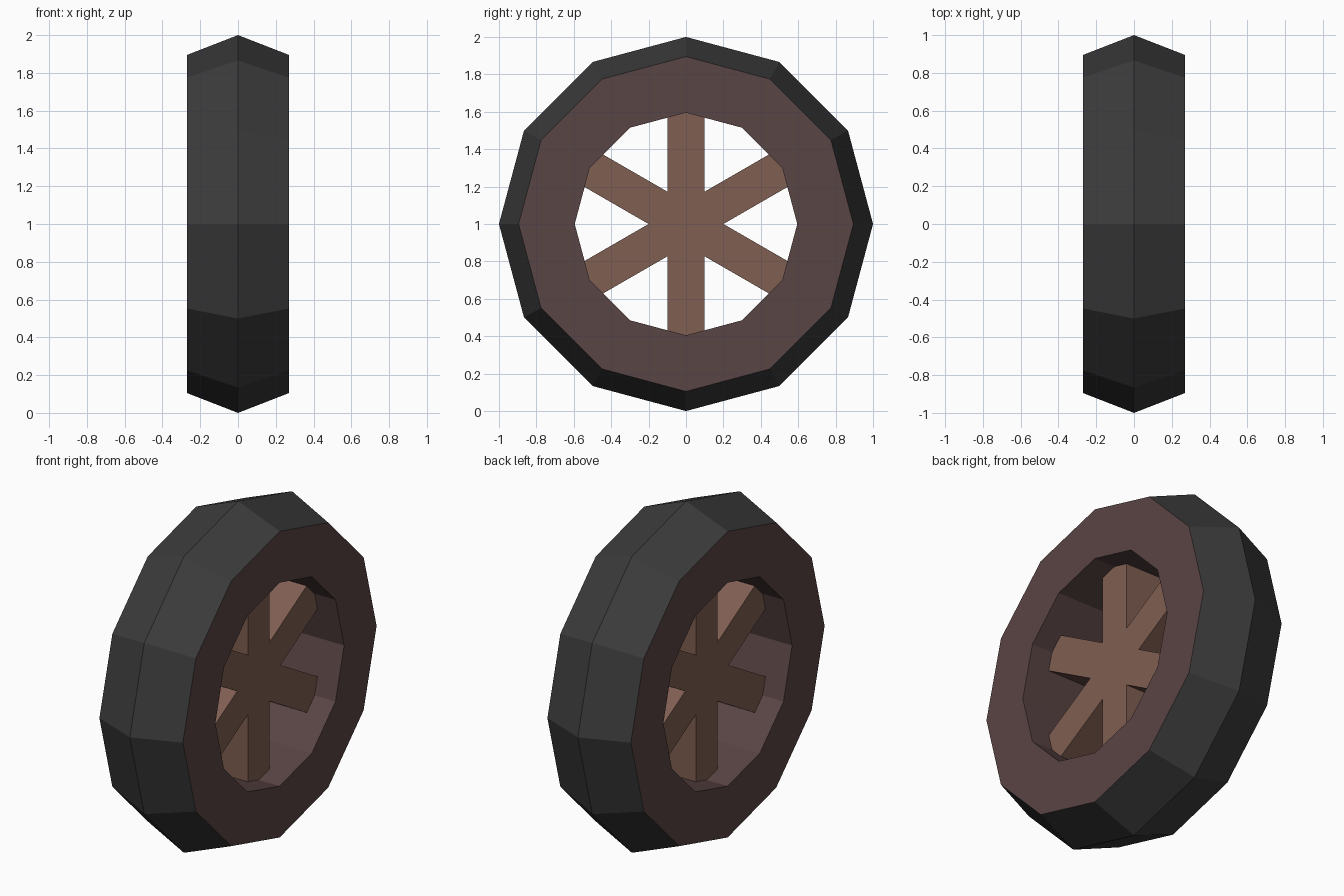
import bpy
import bmesh
from math import sin, cos, pi

SIDES = 12
SPOKES = 6
HALF_WIDTH = 0.27
SHOULDER_RADIUS = 0.895
HOLE_RADIUS = 0.595
SPOKE_HALF_WIDTH = 0.1
SPOKE_HALF_DEPTH = 0.135

cube = bpy.data.objects.get("Cube")
if cube:
    bpy.data.objects.remove(cube, do_unlink=True)


def material(name, rgb):
    mat = bpy.data.materials.new(name)
    mat.use_nodes = True
    color = (*rgb, 1)
    mat.diffuse_color = color
    bsdf = mat.node_tree.nodes["Principled BSDF"]
    bsdf.inputs["Base Color"].default_value = color
    bsdf.inputs["Roughness"].default_value = 0.9
    return mat


def polar(x, radius, angle):
    """Point on the wheel, which turns about the x axis at z = 1."""
    return (x, radius * sin(angle), 1 + radius * cos(angle))


def finish(bm, name, mats):
    bmesh.ops.recalc_face_normals(bm, faces=bm.faces[:])
    mesh = bpy.data.meshes.new(name)
    bm.to_mesh(mesh)
    bm.free()
    for mat in mats:
        mesh.materials.append(mat)
    obj = bpy.data.objects.new(name, mesh)
    bpy.context.collection.objects.link(obj)
    return obj


rubber = material("dark rubber", (0.043, 0.043, 0.043))
rim_brown = material("dark rim brown", (0.102, 0.058, 0.058))
spoke_brown = material("spoke brown", (0.216, 0.112, 0.085))

# Tyre and rim: a closed profile of (x, radius) swept around the axle
profile = [(-HALF_WIDTH, SHOULDER_RADIUS), (0, 1), (HALF_WIDTH, SHOULDER_RADIUS),
           (HALF_WIDTH, HOLE_RADIUS), (-HALF_WIDTH, HOLE_RADIUS)]
bm = bmesh.new()
rings = [[bm.verts.new(polar(x, r, 2 * pi * i / SIDES)) for x, r in profile]
         for i in range(SIDES)]
for i, ring in enumerate(rings):
    after = rings[(i + 1) % SIDES]
    for j in range(len(profile)):
        k = (j + 1) % len(profile)
        face = bm.faces.new((ring[j], ring[k], after[k], after[j]))
        # The first two strips are the ridged tread, the rest is the rim
        face.material_index = 0 if j < 2 else 1
finish(bm, "wheel_rim", [rubber, rim_brown])

# Spokes: a star outline with arm tips buried in the rim, extruded along x
bm = bmesh.new()
outline = []
tip = HOLE_RADIUS + 0.015
notch = SPOKE_HALF_WIDTH / sin(pi / SPOKES)
for i in range(SPOKES):
    a = 2 * pi * i / SPOKES
    for side in (-1, 1):
        off = side * SPOKE_HALF_WIDTH
        y = tip * sin(a) + off * cos(a)
        z = 1 + tip * cos(a) - off * sin(a)
        outline.append(bm.verts.new((-SPOKE_HALF_DEPTH, y, z)))
    outline.append(bm.verts.new(polar(-SPOKE_HALF_DEPTH, notch, a + pi / SPOKES)))
star = bm.faces.new(outline)
extruded = bmesh.ops.extrude_face_region(bm, geom=[star], use_keep_orig=True)
moved = [v for v in extruded["geom"] if isinstance(v, bmesh.types.BMVert)]
bmesh.ops.translate(bm, verts=moved, vec=(2 * SPOKE_HALF_DEPTH, 0, 0))
finish(bm, "spokes", [spoke_brown])
